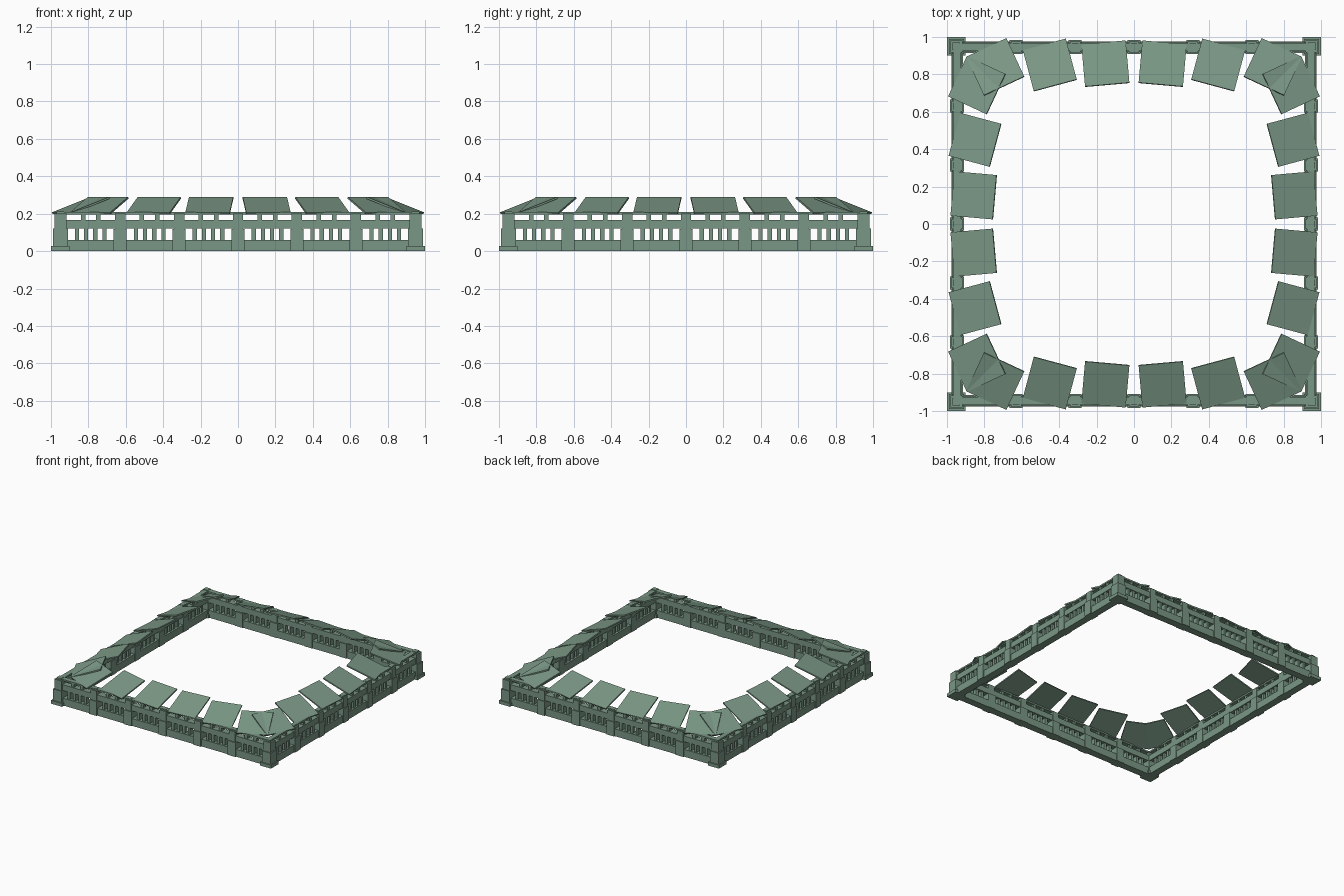
import bpy, bmesh, math
from mathutils import Matrix, Vector

if "Cube" in bpy.data.objects:
    bpy.data.objects.remove(bpy.data.objects["Cube"])

stone = bpy.data.materials.new("weathered green")
stone.diffuse_color = (0.195, 0.31, 0.235, 1)
stone.use_nodes = True
stone.node_tree.nodes["Principled BSDF"].inputs["Base Color"].default_value = stone.diffuse_color


def add_box(bm, x, y, z, m=Matrix()):
    """Box from (min, max) ranges, moved by matrix m."""
    c = Vector(((x[0] + x[1]) / 2, (y[0] + y[1]) / 2, (z[0] + z[1]) / 2))
    s = Matrix.Diagonal((x[1] - x[0], y[1] - y[0], z[1] - z[0], 1))
    bmesh.ops.create_cube(bm, size=1, matrix=m @ Matrix.Translation(c) @ s)


def make(name, build):
    """Build a part for one side, repeated on all four sides."""
    bm = bmesh.new()
    for k in range(4):
        build(bm, Matrix.Rotation(k * math.pi / 2, 4, 'Z'))
    me = bpy.data.meshes.new(name)
    bm.to_mesh(me)
    bm.free()
    me.materials.append(stone)
    bpy.context.collection.objects.link(bpy.data.objects.new(name, me))


POSTS = [-0.63, -0.315, 0, 0.315, 0.63]
EDGES = [-0.945] + POSTS + [0.945]
BAYS = [(a + 0.035, b - 0.035) for a, b in zip(EDGES, EDGES[1:])]


# solid bands running the length of each wall
def rails(bm, m):
    add_box(bm, (-0.93, 0.93), (0.915, 0.975), (0, 0.06), m)
    add_box(bm, (-0.93, 0.93), (0.92, 0.97), (0.12, 0.167), m)
    add_box(bm, (-0.93, 0.93), (0.925, 0.965), (0.195, 0.208), m)


# small pillars between the tall openings
def pillars(bm, m):
    for a, b in BAYS:
        for i in range(1, 5):
            x = a + (b - a) * i / 5
            add_box(bm, (x - 0.011, x + 0.011), (0.928, 0.966), (0.055, 0.125), m)


# blocks between the low upper openings
def blocks(bm, m):
    for a, b in BAYS:
        for i in (1, 2):
            x = a + (b - a) * i / 3
            add_box(bm, (x - 0.012, x + 0.012), (0.928, 0.962), (0.16, 0.2), m)


# stepped posts dividing the bays
def wall_posts(bm, m):
    for x in POSTS:
        add_box(bm, (x - 0.035, x + 0.035), (0.91, 0.984), (0, 0.118), m)
        add_box(bm, (x - 0.028, x + 0.028), (0.918, 0.977), (0.118, 0.2), m)
        add_box(bm, (x - 0.017, x + 0.017), (0.93, 0.965), (0.2, 0.21), m)


# stepped corner towers
def corner_posts(bm, m):
    for r, z0, z1 in ((0.05, 0, 0.027), (0.04, 0.027, 0.12),
                      (0.032, 0.12, 0.2), (0.02, 0.2, 0.212)):
        c = 0.95
        add_box(bm, (c - r, c + r), (c - r, c + r), (z0, z1), m)


# tilted roof panels fanned around the court
def roof_panels(bm, m):
    for x, y, deg in ((0.153, 0.857, 5), (0.45, 0.85, 15), (0.742, 0.84, 25)):
        for s in (-1, 1):
            t = (m @ Matrix.Translation((s * x, y, 0.244))
                 @ Matrix.Rotation(math.radians(-s * deg), 4, 'Z')
                 @ Matrix.Rotation(math.radians(-20), 4, 'X'))
            add_box(bm, (-0.119, 0.119), (-0.12, 0.12), (-0.005, 0.005), t)


make("wall_rails", rails)
make("window_pillars", pillars)
make("upper_blocks", blocks)
make("wall_posts", wall_posts)
make("corner_posts", corner_posts)
make("roof_panels", roof_panels)
